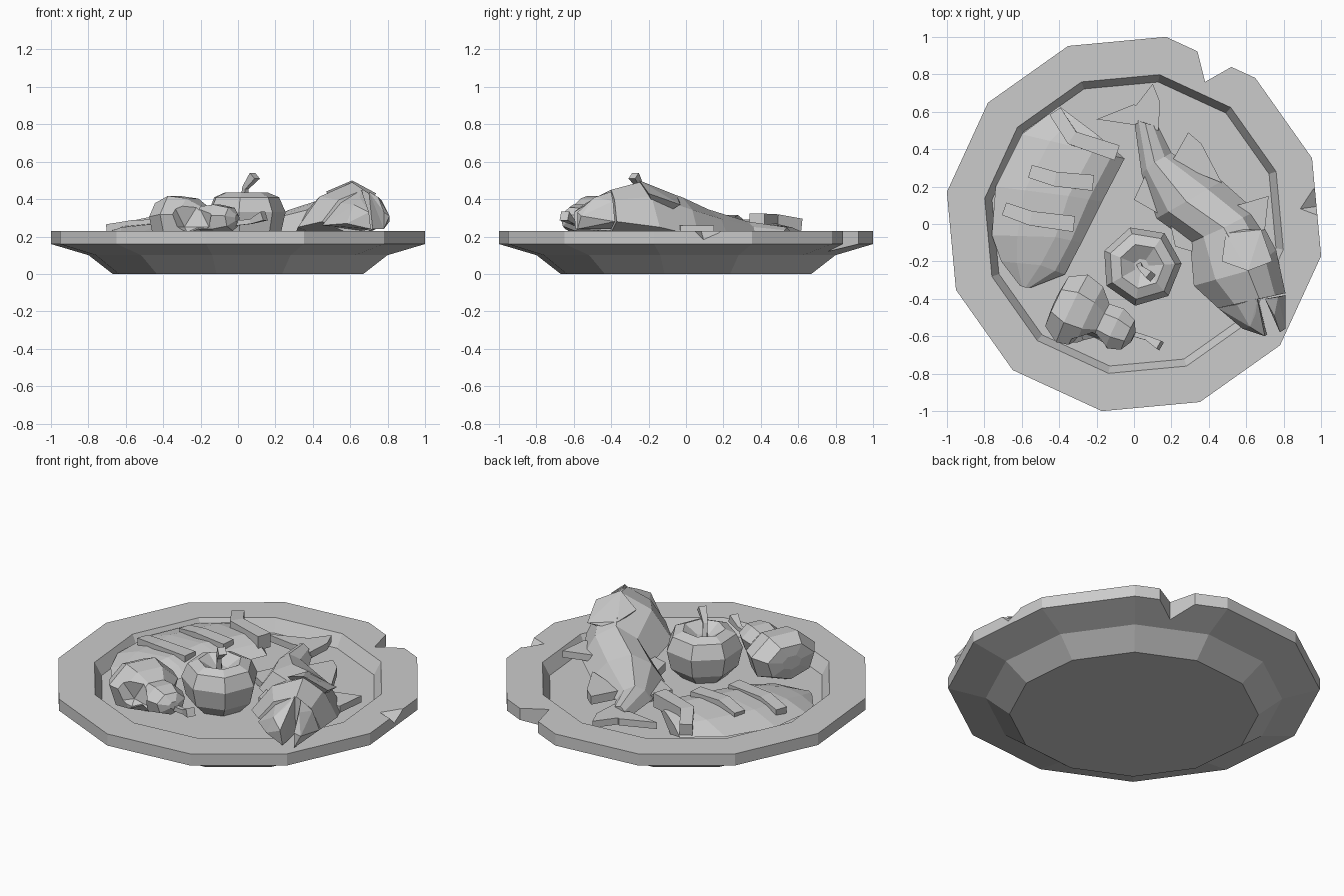
import bpy, bmesh, math
from mathutils import Vector, Matrix


def finish(name, bm):
    bmesh.ops.recalc_face_normals(bm, faces=bm.faces)
    me = bpy.data.meshes.new(name)
    bm.to_mesh(me)
    bm.free()
    ob = bpy.data.objects.new(name, me)
    bpy.context.collection.objects.link(ob)
    return ob


def loft(name, rings):
    """Skin a list of equal-length rings and cap both ends."""
    bm = bmesh.new()
    vs = [[bm.verts.new(p) for p in r] for r in rings]
    n = len(rings[0])
    for a, b in zip(vs, vs[1:]):
        for i in range(n):
            j = (i + 1) % n
            bm.faces.new((a[i], a[j], b[j], b[i]))
    bm.faces.new(vs[0])
    bm.faces.new(vs[-1])
    return finish(name, bm)


def revolve(name, profile, n, start=0, mat=Matrix()):
    rings = []
    for r, z in profile:
        angs = [math.radians(start) + 2 * math.pi * i / n for i in range(n)]
        rings.append([mat @ Vector((r * math.cos(a), r * math.sin(a), z)) for a in angs])
    return loft(name, rings)


def tube(name, pts, radii, n=4):
    rings = []
    for i, p in enumerate(pts):
        d = Vector(pts[min(i + 1, len(pts) - 1)]) - Vector(pts[max(i - 1, 0)])
        q = d.to_track_quat('Z', 'Y')
        rings.append([Vector(p) + q @ Vector((radii[i] * math.cos(a), radii[i] * math.sin(a), 0))
                      for a in [math.pi / 4 + 2 * math.pi * k / n for k in range(n)]])
    return loft(name, rings)


def prism(name, outline, z0, z1):
    return loft(name, [[(x, y, z) for x, y in outline] for z in (z0, z1)])


def hull(name, pts):
    bm = bmesh.new()
    for p in pts:
        bm.verts.new(p)
    res = bmesh.ops.convex_hull(bm, input=bm.verts)
    loose = [v for v in bm.verts if not v.link_faces]
    bmesh.ops.delete(bm, geom=loose, context='VERTS')
    return finish(name, bm)


def body(name, stations, f, h):
    """Loft of domed sections: left edge, ridge, right edge, edge height, base height."""
    rings = []
    for (lx, ly), (cx, cy, cz), (rx, ry), e, b in stations:
        s = e + (cz - e) * h
        rings.append([(lx, ly, e), (cx + (lx - cx) * f, cy + (ly - cy) * f, s), (cx, cy, cz),
                      (cx + (rx - cx) * f, cy + (ry - cy) * f, s), (rx, ry, e),
                      ((lx + rx) / 2, (ly + ry) / 2, b)])
    return loft(name, rings)


def cut(ob, cutter):
    m = ob.modifiers.new("cut", 'BOOLEAN')
    m.operation = 'DIFFERENCE'
    m.solver = 'EXACT'
    m.object = cutter
    cutter.hide_render = True
    cutter.hide_set(True)


# plate: twelve sides, with chips in the rim
plate = revolve("plate", [(0.68, 0), (0.81, 0.1), (1.015, 0.16), (1.015, 0.23),
                          (0.81, 0.23), (0.77, 0.155)], 12, 80.3)
cut(plate, prism("rim_chip_cutter", [(0.38, 0.76), (0.68, 0.93), (0.6, 1.15), (0.3, 1.08)], 0.05, 0.3))
cut(plate, hull("small_chip_cutter", [(0.88, 0.08, 0.235), (0.95, 0.2, 0.24), (1.0, 0.03, 0.24),
                                      (1.05, 0.2, 0.24), (1.02, 0.1, 0.16), (0.98, 0.1, 0.4)]))

# fish body, lying with its head over the rim
body("fish_body", [
    ((0.0, 0.56), (0.06, 0.54, 0.25), (0.13, 0.52), 0.2, 0.16),
    ((0.04, 0.27), (0.11, 0.33, 0.28), (0.2, 0.38), 0.19, 0.15),
    ((0.12, 0.03), (0.28, 0.12, 0.345), (0.47, 0.23), 0.19, 0.15),
    ((0.3, -0.1), (0.48, -0.02, 0.41), (0.65, 0.07), 0.2, 0.15),
    ((0.32, -0.33), (0.61, -0.25, 0.49), (0.76, -0.14), 0.25, 0.16),
    ((0.45, -0.45), (0.67, -0.40, 0.45), (0.81, -0.37), 0.28, 0.2)], 0.6, 0.68)

# open jaws
hull("left_jaw", [(0.45, -0.45, 0.26), (0.55, -0.43, 0.38), (0.66, -0.40, 0.45), (0.66, -0.38, 0.23),
                  (0.58, -0.56, 0.27), (0.62, -0.55, 0.37), (0.7, -0.6, 0.33), (0.71, -0.59, 0.24),
                  (0.65, -0.48, 0.41)])
hull("right_jaw", [(0.70, -0.40, 0.44), (0.81, -0.38, 0.28), (0.77, -0.39, 0.39), (0.72, -0.40, 0.24),
                   (0.81, -0.56, 0.31), (0.78, -0.58, 0.33), (0.78, -0.58, 0.24), (0.75, -0.49, 0.41)])

# gill cover
hull("gill_cover", [(0.49, -0.05, 0.42), (0.68, -0.03, 0.37), (0.74, -0.2, 0.43), (0.61, -0.25, 0.5),
                    (0.47, -0.2, 0.44), (0.6, -0.15, 0.3), (0.52, -0.03, 0.38)])

# fins and tail
fins = {
    "back_fin": ([(0.2, 0.33), (0.29, 0.49), (0.36, 0.43), (0.47, 0.22)], 0.18, 0.23),
    "side_fin": ([(0.55, 0.1), (0.72, 0.15), (0.7, -0.03), (0.6, -0.05)], 0.22, 0.26),
    "belly_fin": ([(0.06, 0.26), (0.0, 0.13), (0.21, 0.01), (0.25, 0.1)], 0.17, 0.21),
    "rear_belly_fin": ([(0.19, 0.02), (0.22, -0.12), (0.32, -0.15), (0.33, 0.0)], 0.17, 0.22),
    "tail_left": ([(0.0, 0.53), (-0.2, 0.56), (0.0, 0.64), (0.09, 0.57)], 0.19, 0.23),
    "tail_right": ([(0.0, 0.62), (0.1, 0.75), (0.14, 0.65), (0.13, 0.5), (0.04, 0.53)], 0.19, 0.23),
}
for name, (outline, z0, z1) in fins.items():
    prism(name, outline, z0, z1)

# rib meat slab with three bones
body("rib_meat", [
    ((-0.40, 0.63), (-0.2, 0.48, 0.26), (-0.12, 0.41), 0.22, 0.16),
    ((-0.60, 0.48), (-0.22, 0.39, 0.29), (-0.05, 0.35), 0.22, 0.16),
    ((-0.74, 0.2), (-0.35, 0.15, 0.29), (-0.17, 0.12), 0.21, 0.15),
    ((-0.76, -0.06), (-0.42, -0.07, 0.27), (-0.28, -0.1), 0.2, 0.15),
    ((-0.71, -0.2), (-0.5, -0.22, 0.23), (-0.37, -0.27), 0.18, 0.15),
    ((-0.61, -0.33), (-0.58, -0.34, 0.18), (-0.55, -0.34), 0.17, 0.155)], 0.6, 0.7)
bones = [((-0.42, 0.60, 0.26), (-0.33, 0.46, 0.28), (-0.09, 0.38, 0.28)),
         ((-0.55, 0.28, 0.25), (-0.42, 0.24, 0.275), (-0.22, 0.22, 0.265)),
         ((-0.69, 0.08, 0.23), (-0.55, 0.03, 0.25), (-0.32, 0.0, 0.25))]
for i, pts in enumerate(bones):
    tube("rib_bone_%d" % (i + 1), pts, (0.05, 0.055, 0.06))

# apple
apple_at = Matrix.Translation((0.04, -0.225, 0))
revolve("apple", [(0.12, 0.15), (0.19, 0.22), (0.215, 0.33), (0.18, 0.41), (0.12, 0.435),
                  (0.04, 0.385)], 7, 55, apple_at)
tube("apple_stem", [(0.03, -0.22, 0.37), (0.04, -0.24, 0.46), (0.09, -0.28, 0.525)], (0.02, 0.018, 0.032))

# bitten pear lying on its side
axis = Vector((0.36, -0.17, 0.02))
pear_at = (Matrix.Translation((-0.42, -0.41, 0.28)) @ Matrix.Diagonal((1, 1, 0.72, 1))
           @ axis.to_track_quat('Z', 'Y').to_matrix().to_4x4())
pear = revolve("pear", [(0.06, 0.0), (0.15, 0.01), (0.205, 0.1), (0.18, 0.2), (0.11, 0.27),
                        (0.12, 0.35), (0.09, 0.43), (0.03, 0.46)], 7, 12, pear_at)
bm = bmesh.new()
bmesh.ops.create_icosphere(bm, subdivisions=1, radius=0.13,
                           matrix=Matrix.Translation((-0.25, -0.69, 0.31)))
cut(pear, finish("bite_cutter", bm))
tube("pear_stem", [(-0.03, -0.58, 0.27), (0.07, -0.61, 0.28), (0.14, -0.65, 0.31)], (0.02, 0.018, 0.035))
